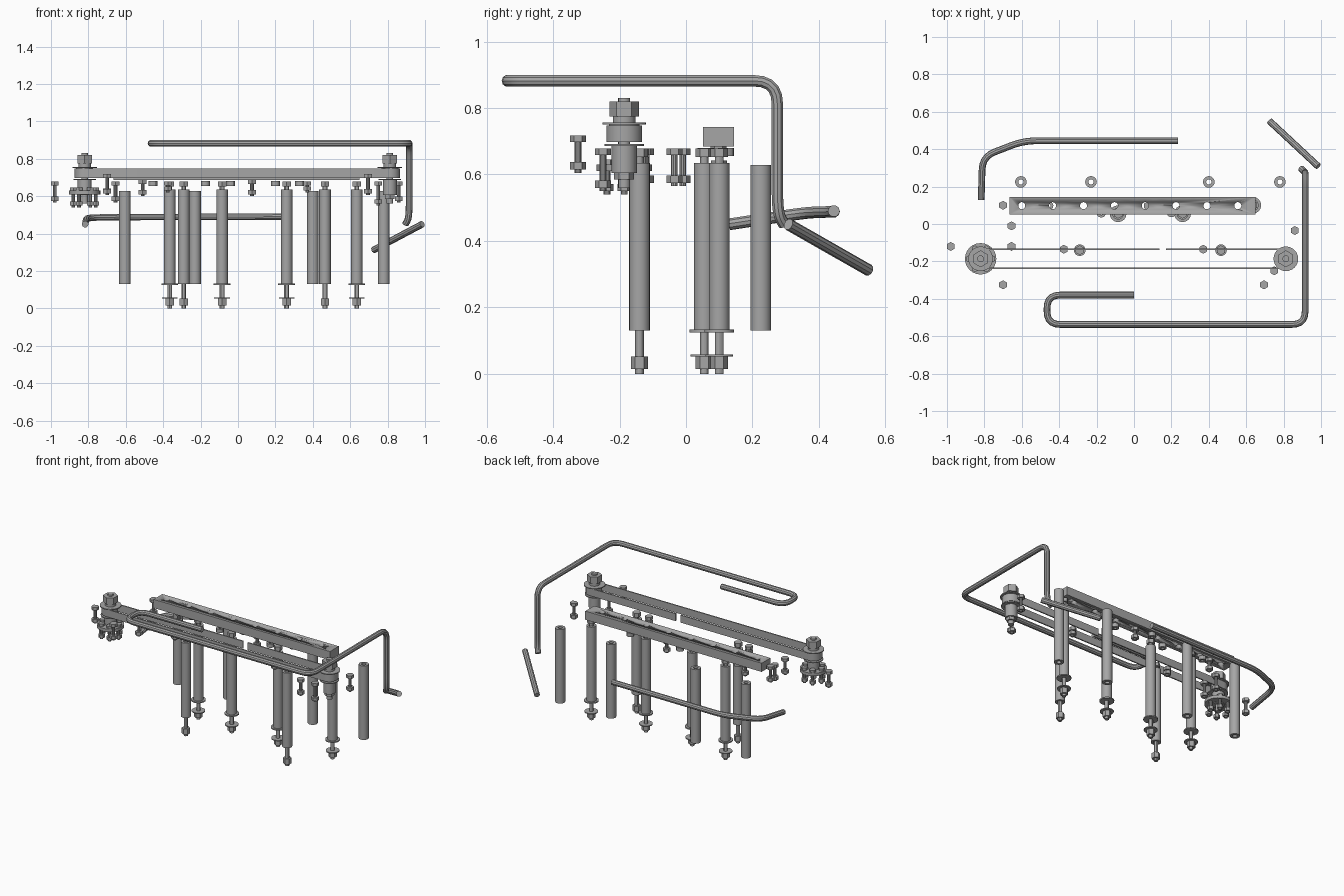
import bpy, bmesh
from math import cos, sin, pi
from mathutils import Vector

cube = bpy.data.objects.get("Cube")
if cube:
    bpy.data.objects.remove(cube)

steel = bpy.data.materials.new("steel_grey")
steel.use_nodes = True
steel.diffuse_color = (0.38, 0.38, 0.38, 1)
steel.node_tree.nodes["Principled BSDF"].inputs["Base Color"].default_value = (0.38, 0.38, 0.38, 1)


def add_mesh(name, mesh):
    ob = bpy.data.objects.new(name, mesh)
    bpy.context.collection.objects.link(ob)
    mesh.materials.clear()
    mesh.materials.append(steel)
    bpy.ops.object.select_all(action="DESELECT")
    ob.select_set(True)
    bpy.context.view_layer.objects.active = ob
    bpy.ops.object.shade_smooth_by_angle()
    return ob


def finish(name, bm):
    bmesh.ops.recalc_face_normals(bm, faces=bm.faces)
    mesh = bpy.data.meshes.new(name)
    bm.to_mesh(mesh)
    bm.free()
    return add_mesh(name, mesh)


def cyl(bm, x, y, z0, z1, r, sides=16):
    """Closed upright prism or cylinder."""
    ret = bmesh.ops.create_cone(bm, cap_ends=True, segments=sides, radius1=r, radius2=r, depth=z1 - z0)
    bmesh.ops.translate(bm, verts=ret["verts"], vec=(x, y, (z0 + z1) / 2))


def ring(bm, x, y, z0, z1, r, bore, sides=20):
    """Hollow cylinder."""
    loops = []
    for rad, z in ((r, z0), (r, z1), (bore, z1), (bore, z0)):
        loops.append([bm.verts.new((x + rad * cos(2 * pi * i / sides), y + rad * sin(2 * pi * i / sides), z))
                      for i in range(sides)])
    for k in range(4):
        a, b = loops[k], loops[(k + 1) % 4]
        for i in range(sides):
            j = (i + 1) % sides
            bm.faces.new((a[i], a[j], b[j], b[i]))


def bolt(bm, x, y, z0, z1, r=0.024):
    """Hex head, shank and hex nut."""
    cyl(bm, x, y, z1 - 0.02, z1, r, 6)
    cyl(bm, x, y, z0, z1 - 0.02, 0.01, 10)
    cyl(bm, x, y, z0 + 0.01, z0 + 0.032, r, 6)


def pipe(name, pts, bend=0.07, r=0.018):
    """Round pipe along a path with filleted corners."""
    pts = [Vector(p) for p in pts]
    path = [pts[0]]
    for a, p, b in zip(pts, pts[1:], pts[2:]):
        s = p + (a - p).normalized() * min(bend, (a - p).length * 0.49)
        e = p + (b - p).normalized() * min(bend, (b - p).length * 0.49)
        for i in range(6):
            t = i / 5
            path.append(s * (1 - t) ** 2 + p * 2 * t * (1 - t) + e * t * t)
    path.append(pts[-1])
    cu = bpy.data.curves.new(name, "CURVE")
    cu.dimensions = "3D"
    cu.bevel_depth = r
    cu.bevel_resolution = 3
    cu.use_fill_caps = True
    sp = cu.splines.new("POLY")
    sp.points.add(len(path) - 1)
    for q, p in zip(sp.points, path):
        q.co = (*p, 1)
    tmp = bpy.data.objects.new(name, cu)
    mesh = bpy.data.meshes.new_from_object(tmp)
    bpy.data.objects.remove(tmp)
    add_mesh(name, mesh)


# Plain spacer tubes along the back
for x in (-0.605, -0.23, 0.40, 0.78):
    bm = bmesh.new()
    ring(bm, x, 0.225, 0.13, 0.628, 0.031, 0.014)
    finish("back_tube", bm)

# Bolted tubes, with washers on the ones beneath the bar
for x, y, washers in ((-0.365, 0.10, True), (-0.085, 0.055, True), (0.26, 0.055, True),
                      (0.635, 0.10, True), (-0.29, -0.14, False), (0.465, -0.14, False)):
    bm = bmesh.new()
    ring(bm, x, y, 0.13, 0.635, 0.031, 0.016)
    finish("bolted_tube", bm)
    bm = bmesh.new()
    cyl(bm, x, y, 0, 0.66, 0.013, 12)
    cyl(bm, x, y, 0.015, 0.052, 0.026, 6)
    cyl(bm, x, y, 0.652, 0.678, 0.026, 6)
    if washers:
        cyl(bm, x, y, 0.052, 0.058, 0.042)
        cyl(bm, x, y, 0.125, 0.133, 0.045)
    finish("tube_bolt", bm)

# Perforated bar
bm = bmesh.new()
ret = bmesh.ops.create_cube(bm, size=1)
bmesh.ops.scale(bm, verts=ret["verts"], vec=(1.315, 0.094, 0.058))
bmesh.ops.translate(bm, verts=ret["verts"], vec=(-0.008, 0.098, 0.714))
bar = finish("perforated_bar", bm)
holes = [-0.6 + 0.165 * i for i in range(8)]
bm = bmesh.new()
for x in holes:
    cyl(bm, x, 0.098, 0.6, 0.8, 0.019, 14)
cutter = finish("hole_cutter", bm)
cutter.hide_render = True
mod = bar.modifiers.new("holes", "BOOLEAN")
mod.object = cutter
mod.solver = "EXACT"
bpy.context.view_layer.objects.active = bar
bpy.ops.object.modifier_apply(modifier="holes")
bpy.data.objects.remove(cutter)

# Short fasteners under the bar
bm = bmesh.new()
for x, y in ((-0.455, 0.098), (-0.175, 0.058), (-0.04, 0.12), (0.20, 0.06), (0.33, 0.12)):
    ring(bm, x, y, 0.655, 0.68, 0.024, 0.01, 12)
finish("bar_nuts", bm)
bm = bmesh.new()
for x in (-0.51, 0.075):
    bolt(bm, x, 0.098, 0.6, 0.685)
finish("bar_bolts", bm)

# Loose bolts around the assembly
for x, y, z0, z1 in ((-0.98, -0.12, 0.565, 0.678), (-0.7, 0.10, 0.61, 0.72), (-0.655, -0.01, 0.565, 0.678),
                     (-0.655, -0.12, 0.565, 0.678), (-0.7, -0.325, 0.605, 0.718), (0.695, -0.325, 0.605, 0.718),
                     (0.75, -0.25, 0.55, 0.678), (0.86, -0.035, 0.565, 0.678),
                     (-0.375, -0.135, 0.62, 0.678), (0.37, -0.135, 0.62, 0.678)):
    bm = bmesh.new()
    bolt(bm, x, y, z0, z1)
    finish("loose_bolt", bm)

# Pulleys
PY = -0.186
for x, name, wide in ((-0.82, "right_pulley", True), (0.812, "left_pulley", False)):
    bm = bmesh.new()
    cyl(bm, x, PY, 0.56, 0.83, 0.018)
    cyl(bm, x, PY, 0.775, 0.82, 0.045, 6)
    cyl(bm, x, PY, 0.755, 0.775, 0.034)
    cyl(bm, x, PY, 0.75, 0.756, 0.066, 24)
    cyl(bm, x, PY, 0.698, 0.75, 0.046, 24)
    cyl(bm, x, PY, 0.686, 0.692, 0.06, 24)
    cyl(bm, x, PY, 0.605, 0.69, 0.038)
    if wide:
        cyl(bm, x, PY, 0.61, 0.63, 0.084, 24)
        for i in range(6):
            a = i * pi / 3
            bolt(bm, x + 0.06 * cos(a), PY + 0.06 * sin(a), 0.54, 0.645, 0.02)
    else:
        cyl(bm, x, PY, 0.585, 0.605, 0.03, 6)
    finish(name, bm)

# Flat belt around both pulleys, with a gap at the back
bm = bmesh.new()
path = [(0.17, PY, pi / 2)]
path += [(0.812, PY, pi / 2 - pi * i / 12) for i in range(13)]
path += [(-0.82, PY, -pi / 2 - pi * i / 12) for i in range(13)]
path += [(0.135, PY, pi / 2)]
rows = []
for x, y, a in path:
    rows.append([bm.verts.new((x + r * cos(a), y + r * sin(a), z))
                 for r, z in ((0.046, 0.698), (0.054, 0.698), (0.054, 0.748), (0.046, 0.748))])
for a, b in zip(rows, rows[1:]):
    for k in range(4):
        j = (k + 1) % 4
        bm.faces.new((a[k], a[j], b[j], b[k]))
bm.faces.new(rows[0])
bm.faces.new(rows[-1])
finish("belt", bm)

# Bent pipes
pipe("upper_pipe", [(0, -0.38, 0.882), (-0.465, -0.38, 0.882), (-0.465, -0.537, 0.882), (0.915, -0.537, 0.882),
                    (0.915, 0.275, 0.882), (0.915, 0.275, 0.485), (0.895, 0.295, 0.45)])
pipe("lower_pipe", [(0.235, 0.445, 0.49), (-0.59, 0.445, 0.488), (-0.81, 0.36, 0.485), (-0.817, 0.13, 0.45)])
pipe("loose_pipe", [(0.725, 0.55, 0.312), (0.985, 0.308, 0.45)])
